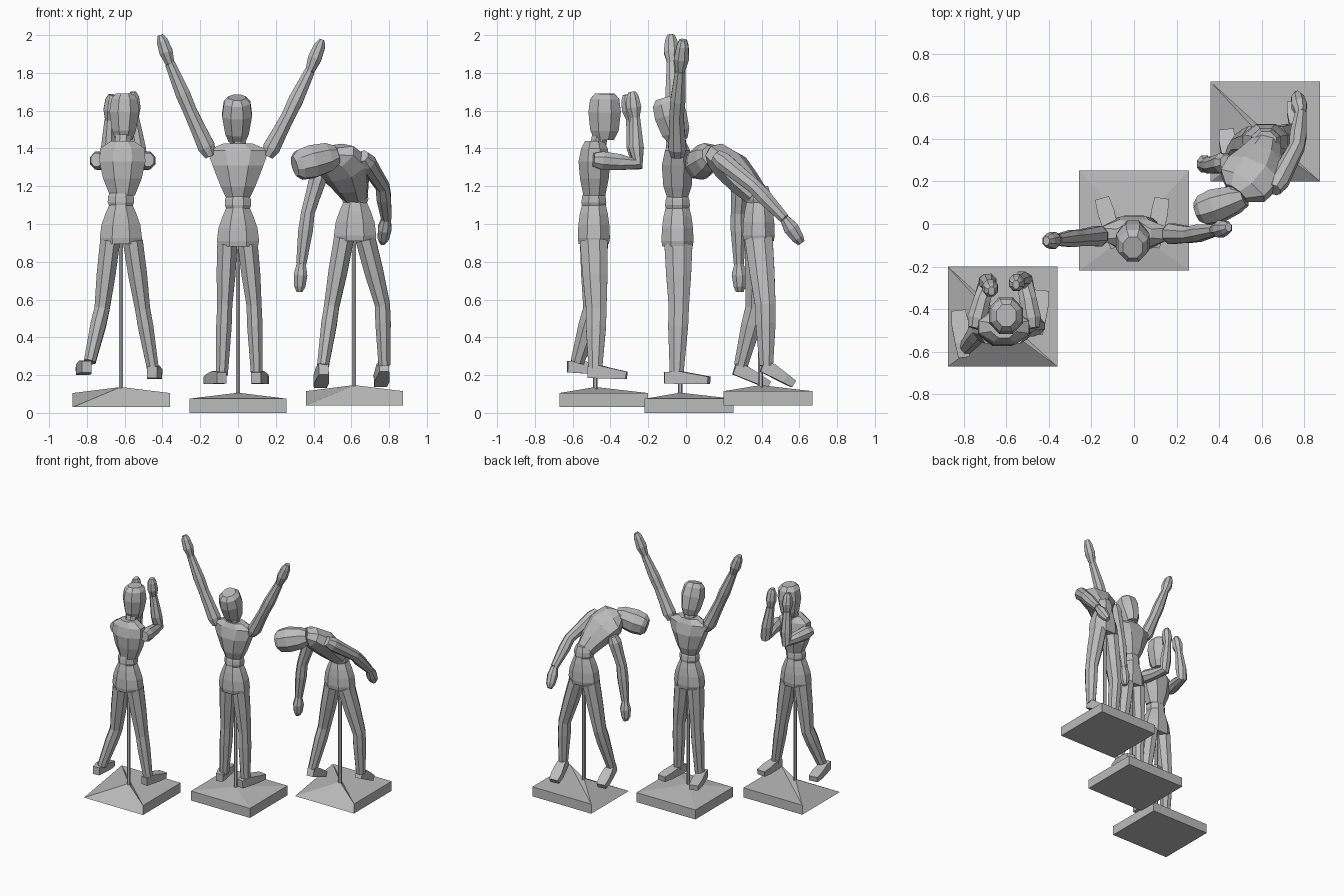
import bpy, bmesh, math
from mathutils import Vector as V

mat = bpy.data.materials.new("plain grey")
mat.diffuse_color = (0.5, 0.5, 0.5, 1)


def finish(name, bm):
    bmesh.ops.recalc_face_normals(bm, faces=bm.faces)
    me = bpy.data.meshes.new(name)
    bm.to_mesh(me)
    bm.free()
    me.materials.append(mat)
    ob = bpy.data.objects.new(name, me)
    bpy.context.collection.objects.link(ob)
    return ob


def tube(name, pts, radii, side=(1, 0, 0), n=8):
    """Loft n-sided rings (half width, half depth) along a path, capped."""
    pts = [V(p) for p in pts]
    bm = bmesh.new()
    rings = []
    k = 1 / math.cos(math.pi / n)
    for i, (p, (rx, ry)) in enumerate(zip(pts, radii)):
        a = (pts[i] - pts[i - 1]).normalized() if i else V()
        b = (pts[i + 1] - pts[i]).normalized() if i < len(pts) - 1 else V()
        t = (a + b).normalized()
        s = V(side)
        s = (s - t * s.dot(t)).normalized()
        f = t.cross(s)
        rings.append([bm.verts.new(p + s * rx * k * math.cos(w) + f * ry * k * math.sin(w))
                      for w in [(j + .5) * 2 * math.pi / n for j in range(n)]])
    for r, q in zip(rings, rings[1:]):
        for j in range(n):
            bm.faces.new((r[j], r[(j + 1) % n], q[(j + 1) % n], q[j]))
    bm.faces.new(rings[0][::-1])
    bm.faces.new(rings[-1])
    return finish(name, bm)


def stand(name, x, y, z, rod, top):
    """Square plate with a shallow pyramid top, plus the support rod."""
    bm = bmesh.new()
    bmesh.ops.create_cube(bm, size=1)
    for v in bm.verts:
        v.co = (x + v.co.x * .515, y + v.co.y * .47, z + (v.co.z + .5) * .075)
    up = max(bm.faces, key=lambda f: f.calc_center_median().z)
    bmesh.ops.poke(bm, faces=[up])
    max(bm.verts, key=lambda v: v.co.z + (len(v.link_edges) == 4) * .01).co = (rod[0], rod[1], z + .107)
    finish(name + "_base", bm)
    tube(name + "_rod", [(*rod, z + .08), (*rod, top)], [(.011, .011)] * 2, n=6)


def lerp(a, b, t):
    return V(a).lerp(V(b), t)


def arm(name, sh, el, wr, tip):
    tube(name, [sh, lerp(sh, el, .2), lerp(sh, el, .6), el, lerp(el, wr, .35), wr],
         [(.03, .035), (.046, .048), (.04, .042), (.036, .038), (.039, .04), (.027, .027)])
    tube(name + "_hand", [wr, lerp(wr, tip, .4), lerp(wr, tip, .8), tip],
         [(.024, .024), (.036, .04), (.03, .032), (.015, .02)])


def leg(name, hip, knee, ankle, heel, toe):
    tube(name, [hip, lerp(hip, knee, .5), knee, lerp(knee, ankle, .3), ankle],
         [(.053, .074), (.05, .066), (.04, .054), (.041, .053), (.031, .036)])
    d = (V(toe) - V(heel)).normalized()
    side = d.cross(V((0, 0, 1))).normalized()
    up = side.cross(d)
    hs = [.03, .034, .026, .02]
    tube(name + "_foot", [lerp(heel, toe, t) + up * h for t, h in zip((0, .3, .7, 1), hs)],
         list(zip((.026, .033, .04, .034), hs)), side, n=4)


def head(name, chin, crown, side=(1, 0, 0)):
    ts = (0, .2, .6, .88, 1)
    tube(name, [lerp(chin, crown, t) for t in ts],
         [(.045, .05), (.063, .075), (.079, .086), (.07, .077), (.046, .052)], side)


def pelvis(name, x, y, z):
    tube(name, [(x, y, z + h) for h in (0, .03, .10, .16, .21)],
         [(.105, .08), (.112, .085), (.103, .082), (.082, .074), (.06, .062)])
    tube(name + "_waist", [(x, y, z + h) for h in (.19, .22, .25, .29)],
         [(.058, .06), (.07, .066), (.068, .062), (.05, .05)])


# Left figure: hands held up before the face, legs apart
stand("left", -.618, -.436, .03, (-.62, -.48), .95)
pelvis("left_pelvis", -.62, -.488, .895)
tube("left_chest", [(-.612, -.485, z) for z in (1.15, 1.24, 1.33, 1.40, 1.44)],
     [(.066, .058), (.102, .076), (.122, .084), (.118, .07), (.06, .05)])
tube("left_neck", [(-.61, -.465, 1.42), (-.605, -.45, 1.49)], [(.042, .042)] * 2)
head("left_head", (-.605, -.432, 1.445), (-.60, -.43, 1.69))
arm("left_arm_a", (-.75, -.49, 1.34), (-.69, -.265, 1.32), (-.68, -.29, 1.55), (-.67, -.315, 1.685))
arm("left_arm_b", (-.475, -.49, 1.34), (-.515, -.26, 1.32), (-.55, -.27, 1.56), (-.555, -.285, 1.70))
leg("left_leg_a", (-.677, -.488, .91), (-.72, -.49, .55), (-.785, -.575, .27),
    (-.80, -.63, .215), (-.825, -.41, .20))
leg("left_leg_b", (-.557, -.488, .91), (-.505, -.475, .55), (-.45, -.48, .23),
    (-.455, -.52, .185), (-.435, -.315, .178))

# Middle figure: arms thrown up, head tilted back
stand("middle", 0, .016, 0, (0, -.03), .93)
pelvis("middle_pelvis", 0, -.045, .88)
tube("middle_chest", [(0, -.045, z) for z in (1.14, 1.20, 1.31, 1.39, 1.425)],
     [(.064, .055), (.092, .075), (.135, .083), (.162, .066), (.08, .05)])
tube("middle_neck", [(0, -.045, 1.40), (-.003, -.065, 1.48)], [(.042, .042)] * 2)
head("middle_head", (-.005, -.04, 1.44), (-.005, -.11, 1.67))
arm("middle_arm_a", (-.145, -.055, 1.36), (-.255, -.065, 1.60), (-.36, -.075, 1.85), (-.412, -.08, 2.0))
arm("middle_arm_b", (.155, -.045, 1.36), (.265, -.05, 1.57), (.38, -.03, 1.81), (.445, -.015, 1.975))
leg("middle_leg_a", (-.057, -.04, .89), (-.07, -.038, .57), (-.085, -.05, .20),
    (-.085, -.11, .155), (-.15, .12, .152))
leg("middle_leg_b", (.052, -.04, .89), (.085, -.038, .57), (.10, -.05, .20),
    (.095, -.11, .155), (.13, .12, .152))

# Right figure: bent over backwards, on tiptoe
stand("right", .617, .434, .04, (.615, .395), .96)
pelvis("right_pelvis", .62, .385, .91)
lean = (.27, -.15, .09)
tube("right_chest", [(.62, .375, 1.15), (.595, .31, 1.22), (.56, .24, 1.30), (.51, .18, 1.35), (.48, .145, 1.365)],
     [(.068, .06), (.10, .076), (.135, .085), (.125, .07), (.06, .05)], lean)
tube("right_neck", [(.50, .17, 1.36), (.44, .115, 1.35)], [(.042, .042)] * 2, lean)
head("right_head", (.52, .13, 1.365), (.30, .055, 1.305), lean)
arm("right_arm_a", (.435, .29, 1.28), (.37, .275, 1.06), (.335, .28, .79), (.325, .285, .64))
arm("right_arm_b", (.66, .16, 1.36), (.765, .36, 1.20), (.785, .52, 1.03), (.765, .61, .90))
leg("right_leg_a", (.56, .385, .92), (.495, .37, .56), (.45, .29, .25),
    (.455, .245, .205), (.435, .43, .13))
leg("right_leg_b", (.675, .385, .92), (.765, .42, .57), (.775, .425, .25),
    (.775, .39, .22), (.755, .56, .135))
